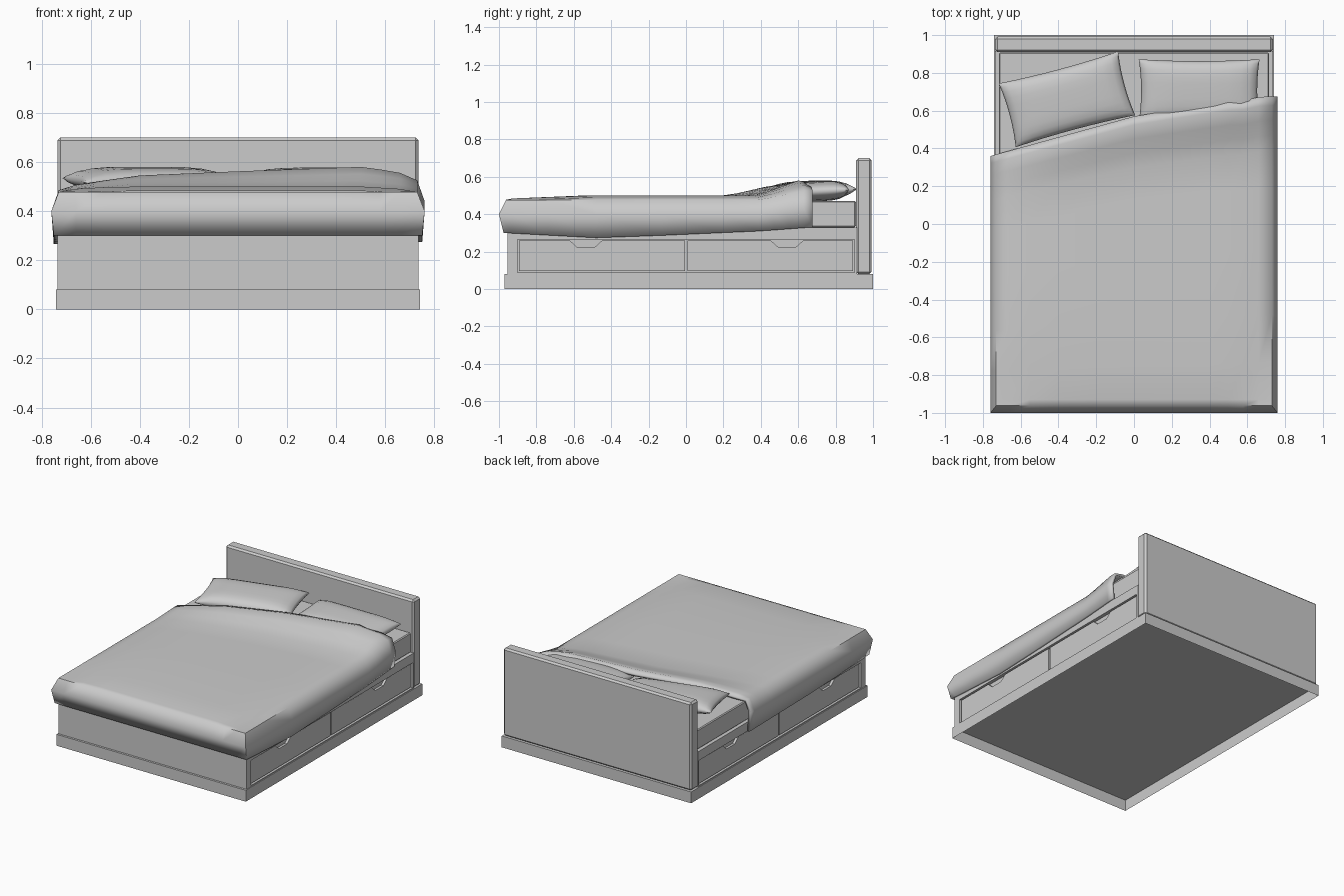
import bpy, bmesh, math

if "Cube" in bpy.data.objects:
    bpy.data.objects.remove(bpy.data.objects["Cube"])


def finish(name, bm, smooth=None):
    me = bpy.data.meshes.new(name)
    bm.to_mesh(me)
    bm.free()
    ob = bpy.data.objects.new(name, me)
    bpy.context.collection.objects.link(ob)
    if smooth:
        bpy.ops.object.select_all(action='DESELECT')
        ob.select_set(True)
        bpy.context.view_layer.objects.active = ob
        bpy.ops.object.shade_smooth_by_angle(angle=math.radians(smooth))
    return ob


def box(name, x, y, z, bevel=0, open_bottom=False):
    bm = bmesh.new()
    bmesh.ops.create_cube(bm, size=1)
    for v in bm.verts:
        v.co = [r[0] + (c + .5) * (r[1] - r[0]) for c, r in zip(v.co, (x, y, z))]
    if open_bottom:
        low = [f for f in bm.faces if f.normal.z < -.5 or all(v.co.z == z[0] for v in f.verts)]
        bmesh.ops.delete(bm, geom=low, context='FACES_ONLY')
    ob = finish(name, bm)
    if bevel:
        m = ob.modifiers.new("bevel", 'BEVEL')
        m.width, m.segments = bevel, 1
    return ob


def interp(pts, x):
    if x <= pts[0][0]:
        return pts[0][1]
    for (a, b), (c, d) in zip(pts, pts[1:]):
        if x <= c:
            return b + (d - b) * (x - a) / (c - a)
    return pts[-1][1]


# Base: hollow plinth, core, headboard, mattress
box("plinth", (-.74, .74), (-.97, 1), (0, .08), open_bottom=True)
box("base_core", (-.71, .71), (-.955, .915), (.08, .33))
box("headboard", (-.735, .735), (.91, .992), (.08, .70), bevel=.012)
box("mattress", (-.715, .715), (-.93, .908), (.33, .47), bevel=.006)


# Drawer front with a trapezoid grip notch in its top edge
def drawer(name, side, y0, y1, grip):
    prof = [(y0, .095), (y1, .095), (y1, .258), (grip + .085, .258), (grip + .045, .222),
            (grip - .045, .222), (grip - .085, .258), (y0, .258)]
    bm = bmesh.new()
    f = bm.faces.new([bm.verts.new((side * .705, y, z)) for y, z in prof])
    r = bmesh.ops.extrude_face_region(bm, geom=[f])
    for v in r["geom"]:
        if isinstance(v, bmesh.types.BMVert):
            v.co.x = side * .727
    bmesh.ops.recalc_face_normals(bm, faces=bm.faces)
    finish(name, bm)


# Side frames and drawers, both sides
for side, tag in ((-1, "left"), (1, "right")):
    xr = sorted((side * .71, side * .735))
    for part, y, z in (("top_rail", (-.955, .915), (.265, .33)),
                       ("bottom_rail", (-.955, .915), (.08, .088)),
                       ("foot_post", (-.955, -.902), (.088, .265)),
                       ("head_post", (.902, .915), (.088, .265))):
        box(f"{tag}_{part}", xr, y, z)
    drawer(f"{tag}_foot_drawer", side, -.892, -.006, -.535)
    drawer(f"{tag}_head_drawer", side, .008, .894, .54)


# Pillows: two bulging sheets joined at the seam
def pillow(name, loc, size, h, yaw, tilt):
    bm = bmesh.new()
    n = 12
    for s in (1, -1):
        g = []
        for j in range(n + 1):
            row = []
            for i in range(n + 1):
                u = math.sin((2 * i / n - 1) * math.pi / 2)
                v = math.sin((2 * j / n - 1) * math.pi / 2)
                row.append(bm.verts.new((
                    size[0] / 2 * u * (1 - .04 * (1 - v * v)),
                    size[1] / 2 * v * (1 - .06 * (1 - u * u)),
                    s * h * math.sqrt(max(0, (1 - u ** 4) * (1 - v ** 4))))))
            g.append(row)
        for j in range(n):
            for i in range(n):
                bm.faces.new((g[j][i], g[j][i + 1], g[j + 1][i + 1], g[j + 1][i]))
    bmesh.ops.remove_doubles(bm, verts=bm.verts, dist=1e-4)
    bmesh.ops.recalc_face_normals(bm, faces=bm.faces)
    ob = finish(name, bm, 80)
    ob.location = loc
    ob.rotation_euler = (math.radians(tilt), 0, math.radians(yaw))


pillow("left_pillow", (-.355, .66, .525), (.655, .35), .053, 15, 3)
pillow("right_pillow", (.345, .705, .522), (.64, .335), .053, 0, 3)

# Duvet: grid draped over the foot and both sides, skewed at the head
HEAD = [(-.76, .36), (-.4, .46), (0, .57), (.5, .65), (.62, .655), (.68, .68), (.76, .675)]
CREST = [(-.73, .485), (-.65, .51), (-.4, .545), (0, .562), (.5, .58), (.65, .56), (.73, .525)]
HEM = {-1: [(-.97, .30), (-.4, .275), (.36, .265)],
       1: [(-.97, .30), (-.45, .272), (.4, .31), (.67, .33)]}
SIDE_X = [0, .73, .76, .75]
FOOT_Y = [0, -.962, -1.0, -.975]
LEVEL_Z = [0, .477, .40, .30]
inner = [-.66, -.55, -.4, -.2, 0, .2, .4, .5, .58, .66]
cols = [(-1, 3), (-1, 2), (-1, 1)] + [(x, 0) for x in inner] + [(1, 1), (1, 2), (1, 3)]
rows = [(0, 3), (0, 2), (0, 1)] + [(v, 0) for v in (0, .12, .28, .5, .7, .82, .87, .92, .97, 1)]


def duvet_point(c, r):
    (x, s), (v, t) = c, r
    drop = max(s, t)
    if s:
        x = math.copysign(SIDE_X[drop], x)
    if t:
        y = FOOT_Y[drop]
        return x, y, LEVEL_Z[drop]
    y = -.93 + v * (interp(HEAD, x) + .93)
    k = min(1, max(0, (v - .83) / .14))
    base = interp([(0, .484), (.28, .5)], v) - .012 * max(0, (abs(x) - .5) / .2)
    z = base + (interp(CREST, x) - base) * k - (.012 if v == 1 else 0)
    if drop == 1:
        z = .477 + (interp(CREST, x) - .477) * k
    elif drop == 2:
        z = .40 + (.04 * k if x > 0 else 0)
    elif drop == 3:
        z = interp(HEM[1 if x > 0 else -1], y)
    return x, y, z


bm = bmesh.new()
g = [[bm.verts.new(duvet_point(c, r)) for c in cols] for r in rows]
for j in range(len(rows) - 1):
    for i in range(len(cols) - 1):
        bm.faces.new((g[j][i], g[j][i + 1], g[j + 1][i + 1], g[j + 1][i]))
bmesh.ops.remove_doubles(bm, verts=bm.verts, dist=1e-4)
duvet = finish("duvet", bm, 60)
m = duvet.modifiers.new("thickness", 'SOLIDIFY')
m.thickness, m.offset = .018, -1
